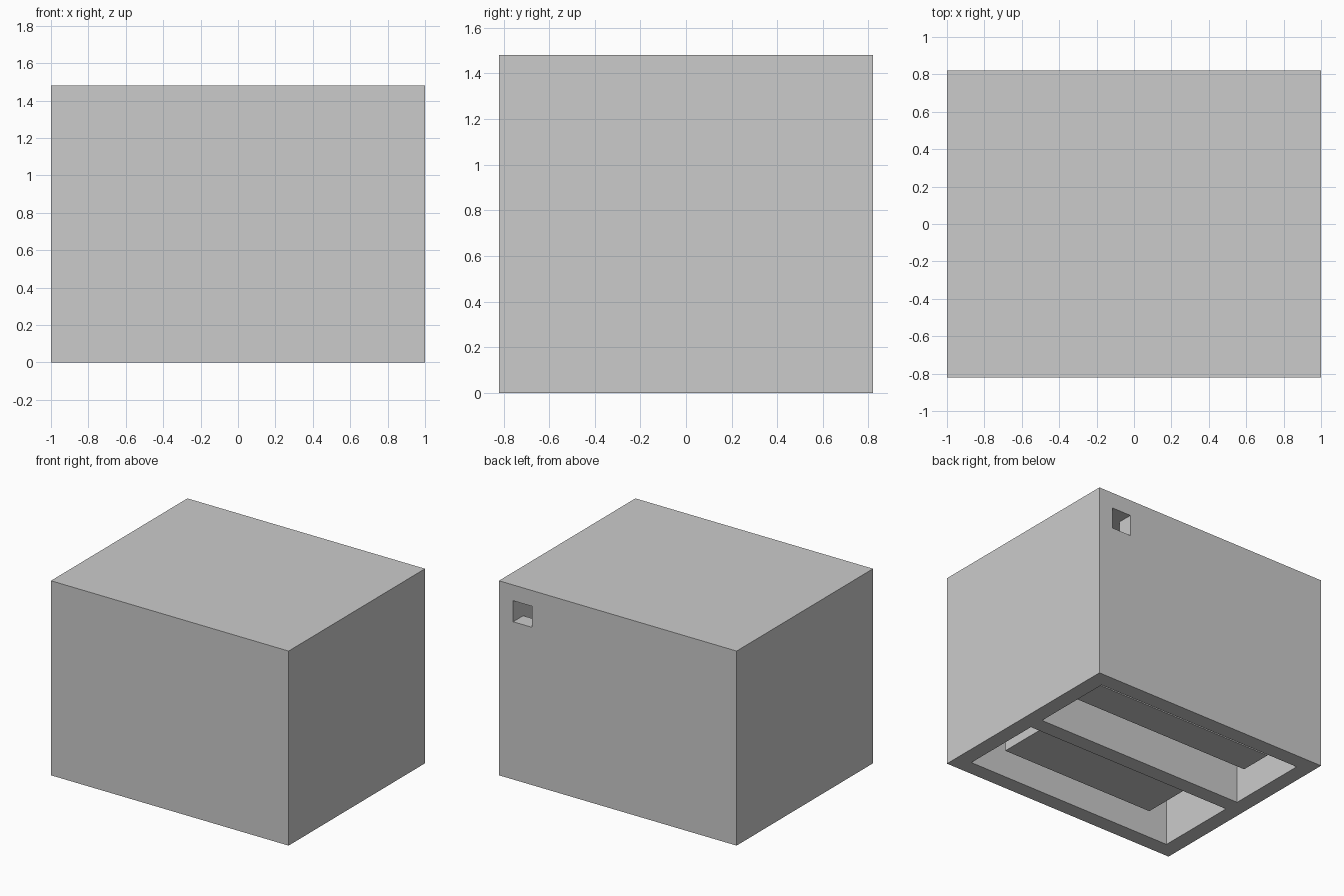
import bpy, bmesh
from mathutils import Vector

if "Cube" in bpy.data.objects:
    bpy.data.objects.remove(bpy.data.objects["Cube"])

W, D, H = 1.0, 0.82, 1.48   # half width, half depth, height
T = 0.12                    # wall thickness


def box(name, lo, hi):
    """Axis-aligned box between two corners."""
    lo, hi = Vector(lo), Vector(hi)
    bm = bmesh.new()
    bmesh.ops.create_cube(bm, size=1)
    for v in bm.verts:
        v.co = Vector((lo[i] + (v.co[i] + 0.5) * (hi[i] - lo[i]) for i in range(3)))
    mesh = bpy.data.meshes.new(name)
    bm.to_mesh(mesh)
    bm.free()
    ob = bpy.data.objects.new(name, mesh)
    bpy.context.collection.objects.link(ob)
    return ob


def cut(target, cutter):
    """Subtract the cutter, then discard it."""
    cutter.hide_render = True
    mod = target.modifiers.new("cut", 'BOOLEAN')
    mod.operation = 'DIFFERENCE'
    mod.solver = 'EXACT'
    mod.object = cutter
    bpy.context.view_layer.objects.active = target
    bpy.ops.object.modifier_apply(modifier=mod.name)
    bpy.data.objects.remove(cutter)


# Outer cabinet
cabinet = box("cabinet", (-W, -D, 0), (W, D, H))

# Two chambers open at the bottom, leaving a middle partition
for y0, y1 in ((T / 2, D - T), (-D + T, -T / 2)):
    cut(cabinet, box("chamber_cutter", (-W + T, y0, -0.1), (W - T, y1, H - T)))

# Square port in the back wall, flush with the chamber corner
cut(cabinet, box("port_cutter", (0.72, D - T - 0.06, 1.20), (W - T, D + 0.1, H - T)))

# Inner blocks centred in each chamber
for name, hx, hy, yc in (("back_block", 0.78, 0.125, 0.38),
                         ("front_block", 0.65, 0.23, -0.38)):
    box(name, (-hx, yc - hy, 0.14), (hx, yc + hy, 0.26))
